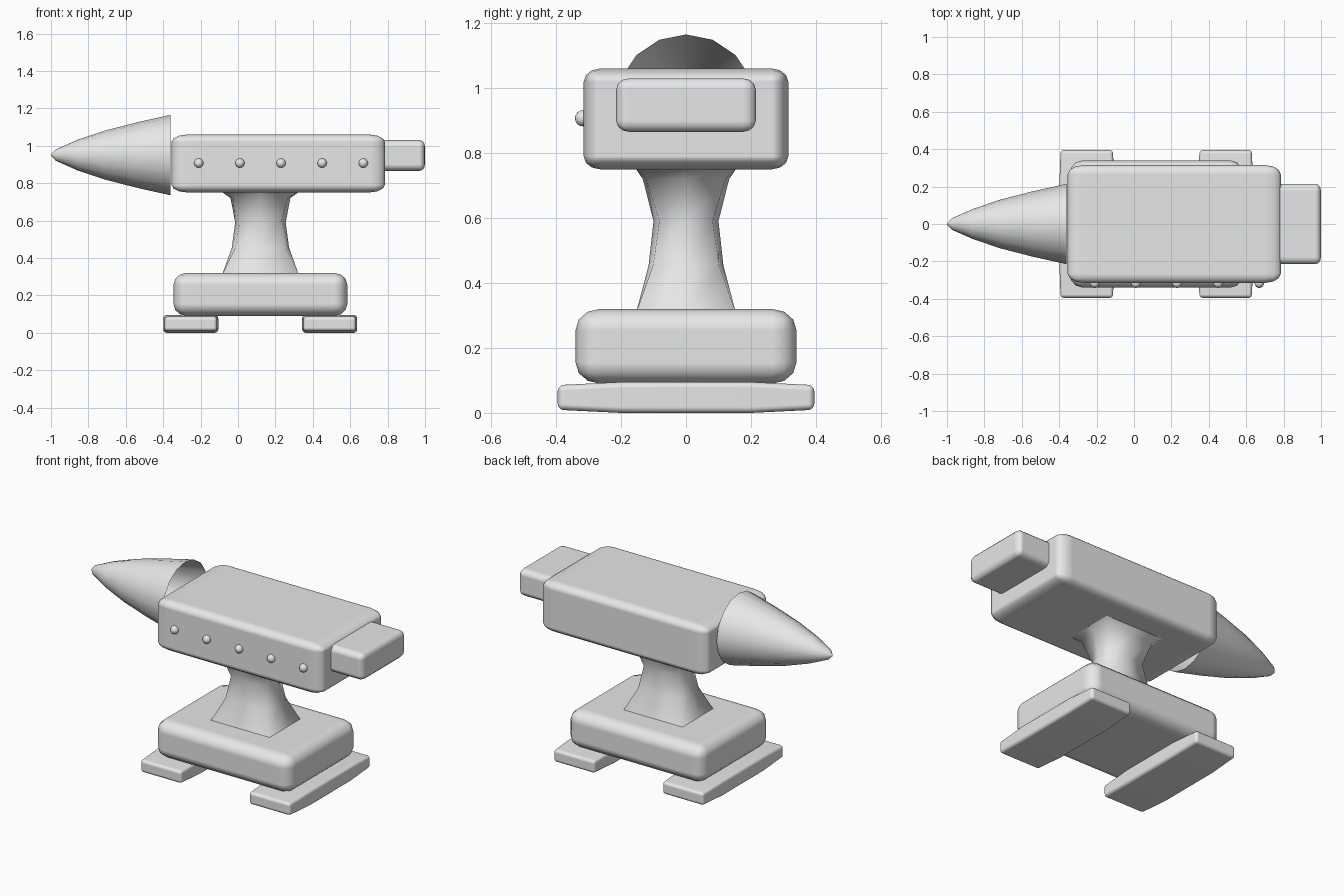
import bpy
import bmesh
from math import cos, sin, tau

cube = bpy.data.objects.get("Cube")
if cube:
    bpy.data.objects.remove(cube, do_unlink=True)

iron = bpy.data.materials.new("grey_iron")
iron.use_nodes = True
iron.diffuse_color = (0.8, 0.8, 0.8, 1)
iron.node_tree.nodes["Principled BSDF"].inputs["Base Color"].default_value = (0.8, 0.8, 0.8, 1)


def make_object(name, bm):
    bmesh.ops.recalc_face_normals(bm, faces=bm.faces)
    mesh = bpy.data.meshes.new(name)
    bm.to_mesh(mesh)
    bm.free()
    mesh.shade_smooth()
    mesh.materials.append(iron)
    obj = bpy.data.objects.new(name, mesh)
    bpy.context.collection.objects.link(obj)
    return obj


def add_bevel(obj, width):
    mod = obj.modifiers.new("rounded_edges", "BEVEL")
    mod.width = width
    mod.segments = 3
    mod.harden_normals = True


def rounded_box(name, low, high, radii):
    """Box whose edge rounding has its own radius along each axis."""
    bm = bmesh.new()
    bmesh.ops.create_cube(bm, size=1)
    bmesh.ops.scale(bm, verts=bm.verts, vec=[(h - l) / r for l, h, r in zip(low, high, radii)])
    obj = make_object(name, bm)
    obj.location = [(l + h) / 2 for l, h in zip(low, high)]
    obj.scale = radii
    add_bevel(obj, 1)


def loft(name, rings, capped=True):
    """Skin over closed rings that have equal point counts."""
    bm = bmesh.new()
    loops = [[bm.verts.new(p) for p in ring] for ring in rings]
    n = len(loops[0])
    for a, b in zip(loops, loops[1:]):
        for i in range(n):
            j = (i + 1) % n
            bm.faces.new((a[i], a[j], b[j], b[i]))
    if capped:
        bm.faces.new(loops[0])
        bm.faces.new(loops[-1])
    return make_object(name, bm)


# Main blocks
rounded_box("body", (-0.355, -0.315, 0.75), (0.785, 0.315, 1.06), (0.085, 0.05, 0.04))
rounded_box("heel", (0.72, -0.215, 0.865), (1.0, 0.215, 1.03), (0.03, 0.04, 0.035))
rounded_box("base", (-0.345, -0.34, 0.09), (0.585, 0.34, 0.32), (0.07, 0.075, 0.065))

# Waist: rectangular ends that pinch to a rounder middle
waist_profile = [  # height, half width, half depth, corner squareness
    (0.31, 0.205, 0.153, 1.0), (0.455, 0.153, 0.115, 0.88), (0.59, 0.135, 0.1, 0.82),
    (0.72, 0.16, 0.133, 0.92), (0.755, 0.208, 0.157, 1.0)]
rings = []
for z, w, d, k in waist_profile:
    outline = [(1, 0), (k, k), (0, 1), (-k, k), (-1, 0), (-k, -k), (0, -1), (k, -k)]
    rings.append([(0.12 + w * u, d * v, z) for u, v in outline])
loft("waist", rings, capped=False)

# Feet: two long pads, slightly thinner towards their ends
for name, x in (("right_foot", -0.2525), ("left_foot", 0.49)):
    rings = []
    for y, w, h in ((-0.395, 0.14, 0.038), (-0.2, 0.147, 0.0475),
                    (0.2, 0.147, 0.0475), (0.395, 0.14, 0.038)):
        rings.append([(x + w * u, y, 0.0475 + h * v)
                      for u, v in ((-1, -1), (1, -1), (1, 1), (-1, 1))])
    add_bevel(loft(name, rings), 0.018)

# Horn: open-backed tapered shell
horn_profile = [(-1.0, 0.003), (-0.975, 0.03), (-0.86, 0.081),
                (-0.715, 0.13), (-0.54, 0.175), (-0.36, 0.215)]
loft("horn", [[(x, r * sin(tau * i / 16), 0.95 + r * cos(tau * i / 16)) for i in range(16)]
              for x, r in horn_profile], capped=False)

# Row of rivets along the front
for i in range(5):
    bm = bmesh.new()
    bmesh.ops.create_uvsphere(bm, u_segments=16, v_segments=8, radius=0.025)
    make_object(f"rivet_{i + 1}", bm).location = (-0.21 + 0.22 * i, -0.317, 0.907)
